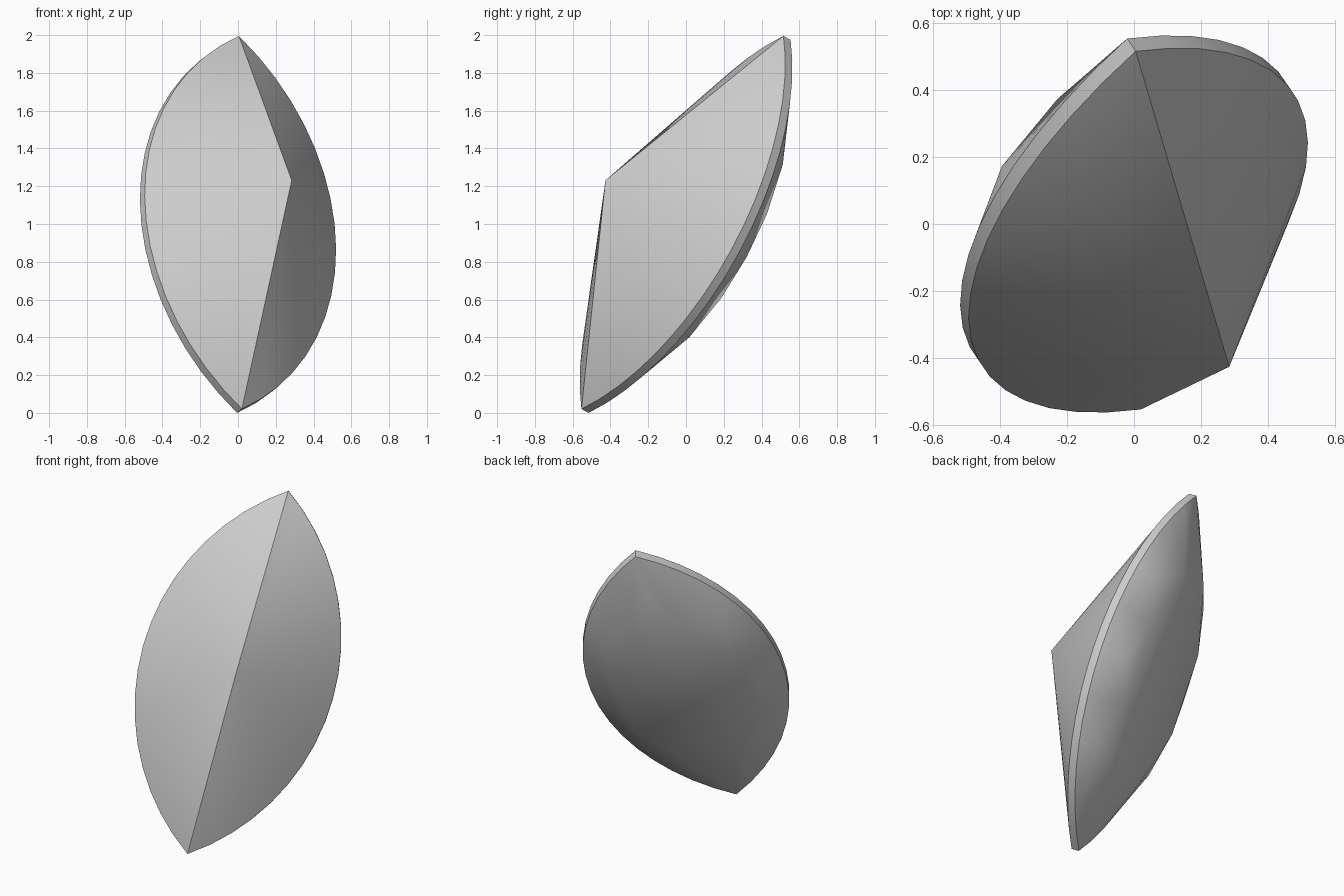
import bpy, bmesh, math
from mathutils import Vector, Matrix

cube = bpy.data.objects.get("Cube")
if cube:
    bpy.data.objects.remove(cube, do_unlink=True)

HALF_LEN, HALF_WID = 1.123, 0.587
GIRDLE, CULET, TABLE = 0.05, -0.588, 0.165
SEGMENTS = 18

# Neutral grey stone
stone = bpy.data.materials.new("stone_grey")
stone.use_nodes = True
grey = (0.6, 0.6, 0.6, 1)
stone.diffuse_color = grey
stone.node_tree.nodes["Principled BSDF"].inputs["Base Color"].default_value = grey


def marquise(height):
    """Two circular arcs meeting in points on the long axis."""
    radius = (HALF_LEN ** 2 + HALF_WID ** 2) / (2 * HALF_WID)
    sweep = math.asin(HALF_LEN / radius)
    points = []
    for side in (1, -1):
        for i in range(SEGMENTS):
            a = side * sweep * (1 - 2 * i / SEGMENTS)
            points.append((radius * math.sin(a),
                           side * (radius * math.cos(a) - radius + HALF_WID), height))
    return points


def mirrored(u, v, h):
    """Repeat a crown corner across both axes."""
    return {(su * u, sv * v, h) for su in (1, -1) for sv in (1, -1)}


# Girdle band and the pavilion point
points = marquise(0) + marquise(-GIRDLE) + [(0, 0, CULET)]

# Crown: eight table corners, then the star facet tips
for corner in ((0.62, 0.15, TABLE), (0.25, 0.37, TABLE),
               (0, 0.474, 0.12), (0.52, 0.38, 0.10), (0.82, 0, 0.105)):
    points += sorted(mirrored(*corner))

# The cut stone is the convex body around those corners
bm = bmesh.new()
for p in points:
    bm.verts.new(p)
bmesh.ops.remove_doubles(bm, verts=bm.verts, dist=0.0005)
hull = bmesh.ops.convex_hull(bm, input=bm.verts)
loose = [v for v in bm.verts if not v.link_faces]
bmesh.ops.delete(bm, geom=loose, context='VERTS')
bmesh.ops.dissolve_limit(bm, angle_limit=math.radians(0.3),
                         verts=bm.verts, edges=bm.edges)
bmesh.ops.recalc_face_normals(bm, faces=bm.faces)
mesh = bpy.data.meshes.new("marquise_gem")
bm.to_mesh(mesh)
bm.free()

gem = bpy.data.objects.new("marquise_gem", mesh)
bpy.context.collection.objects.link(gem)
mesh.materials.append(stone)

# Lean the stone: long axis rises to the back, table faces back and down
long_axis = Vector((-0.007, 0.476, 0.879)).normalized()
table_axis = Vector((-0.505, 0.752, -0.424))
table_axis = (table_axis - long_axis * table_axis.dot(long_axis)).normalized()
side_axis = table_axis.cross(long_axis)
turn = Matrix((long_axis, side_axis, table_axis)).transposed().to_4x4()
mesh.transform(Matrix.Translation((-0.013, 0.02, 0.99)) @ turn)

# Stand it centred on the ground
for axis in range(3):
    low = min(v.co[axis] for v in mesh.vertices)
    high = max(v.co[axis] for v in mesh.vertices)
    shift = low if axis == 2 else (low + high) / 2
    for v in mesh.vertices:
        v.co[axis] -= shift

bpy.context.view_layer.objects.active = gem
gem.select_set(True)
bpy.ops.object.shade_smooth_by_angle(angle=math.radians(30))
